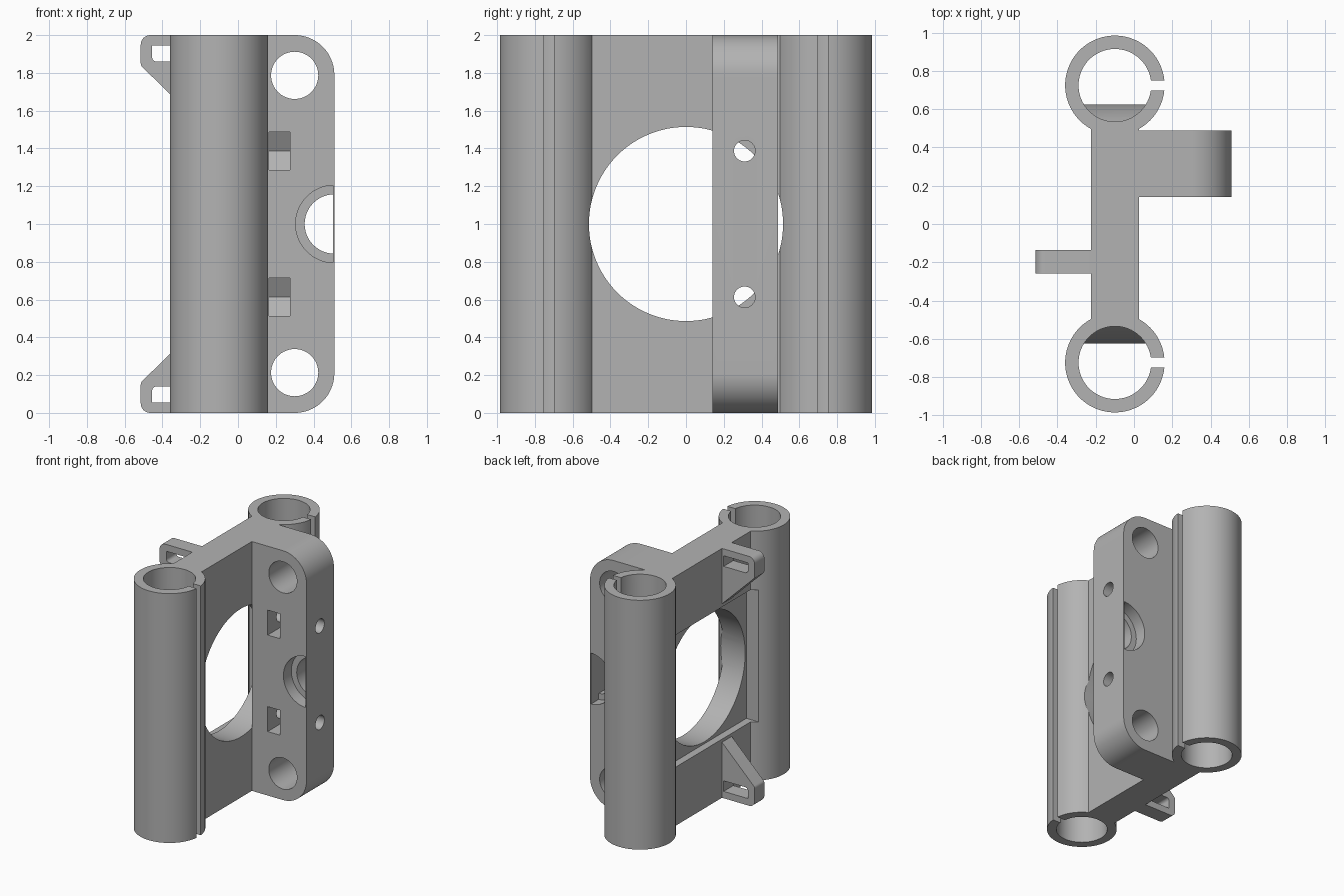
import bpy
from math import pi, sin, cos, sqrt, radians

cube = bpy.data.objects.get("Cube")
if cube:
    bpy.data.objects.remove(cube, do_unlink=True)

grey = bpy.data.materials.new("plain grey")
grey.use_nodes = True
COLOUR = (0.45, 0.45, 0.45, 1)
grey.diffuse_color = COLOUR
grey.node_tree.nodes["Principled BSDF"].inputs["Base Color"].default_value = COLOUR


def prism(name, outline, axis, lo, hi):
    """Extrude a 2D outline along an axis; the outline is in (x, y), (x, z) or (y, z)."""
    place = {"z": lambda a, b, d: (a, b, d),
             "y": lambda a, b, d: (a, d, b),
             "x": lambda a, b, d: (d, a, b)}[axis]
    n = len(outline)
    verts = [place(a, b, d) for d in (lo, hi) for a, b in outline]
    faces = [list(range(n)), list(range(n, 2 * n))]
    faces += [[i, (i + 1) % n, n + (i + 1) % n, n + i] for i in range(n)]
    mesh = bpy.data.meshes.new(name)
    mesh.from_pydata(verts, [], faces)
    obj = bpy.data.objects.new(name, mesh)
    bpy.context.collection.objects.link(obj)
    mesh.materials.append(grey)
    bpy.ops.object.select_all(action="DESELECT")
    obj.select_set(True)
    bpy.context.view_layer.objects.active = obj
    bpy.ops.object.mode_set(mode="EDIT")
    bpy.ops.mesh.select_all(action="SELECT")
    bpy.ops.mesh.normals_make_consistent(inside=False)
    bpy.ops.object.mode_set(mode="OBJECT")
    return obj


def arc(cx, cy, r, start=0, end=360, steps=64):
    """Points along an arc, without its end point when it is a full circle."""
    count = steps if end - start == 360 else steps + 1
    angles = [radians(start + (end - start) * i / steps) for i in range(count)]
    return [(cx + r * cos(a), cy + r * sin(a)) for a in angles]


def rect(a0, a1, b0, b1):
    return [(a0, b0), (a1, b0), (a1, b1), (a0, b1)]


def combine(target, tool, operation="DIFFERENCE"):
    mod = target.modifiers.new("boolean", "BOOLEAN")
    mod.operation = operation
    mod.solver = "EXACT"
    mod.object = tool
    bpy.context.view_layer.objects.active = target
    bpy.ops.object.modifier_apply(modifier=mod.name)
    bpy.data.objects.remove(tool, do_unlink=True)


TUBE_X, TUBE_Y = -0.10, 0.725
parts = []

# Central plate joined to the two rod tubes
frame = prism("frame", rect(-0.225, 0.025, -0.6, 0.6), "z", 0, 2)
for side in (-1, 1):
    tube = prism("tube", arc(TUBE_X, side * TUBE_Y, 0.26, steps=96), "z", 0, 2)
    combine(frame, tube, "UNION")

# Bores, kept clear of the round wall about the big opening, and snap slits
for side in (-1, 1):
    bore = prism("bore", arc(TUBE_X, side * TUBE_Y, 0.19, steps=80), "z", -0.1, 2.1)
    combine(bore, prism("drum", arc(0, 1, 0.625, steps=96), "x", -0.6, 0.5))
    combine(frame, bore)
    mid = side * TUBE_Y
    combine(frame, prism("slit", rect(0, 0.3, mid - 0.026, mid + 0.026), "z", -0.1, 2.1))

# Big round opening and the square recess on the rear of the plate
combine(frame, prism("opening", arc(0, 1, 0.514, steps=96), "x", -0.6, 0.3))
combine(frame, prism("recess", rect(-0.53, 0.53, 0.47, 1.53), "x", -0.6, -0.165))
parts.append(frame)

# Mounting flange with rounded outer corners
outline = [(0.024, 0)] + arc(0.3, 0.21, 0.21, -90, 0, 20) \
    + arc(0.3, 1.79, 0.21, 0, 90, 20) + [(0.024, 2)]
flange = prism("mounting_flange", outline, "y", 0.14, 0.488)

for z in (0.213, 1.787):
    combine(flange, prism("screw_hole", arc(0.3, z, 0.125), "y", 0, 0.6))

# Half-round pocket, stepped from both faces, closed by a thin outer skin
def half_round(r):
    return [(0.502, 1 - r)] + arc(0.51, 1, r, 94, 266, 40)[::-1][1:-1] + [(0.502, 1 + r)]

combine(flange, prism("pocket", half_round(0.157), "y", 0, 0.6))
for lo, hi in ((0, 0.24), (0.39, 0.6)):
    combine(flange, prism("counterbore", half_round(0.205), "y", lo, hi))

# Pointed nut traps with their cross bolts
for z in (0.613, 1.387):
    half, bolt_y = 0.1, 0.31
    side_len = 2 * half / sqrt(3)
    trap = [(0, z - half), (bolt_y + side_len / 2, z - half), (bolt_y + side_len, z),
            (bolt_y + side_len / 2, z + half), (0, z + half)]
    combine(flange, prism("nut_trap", trap, "x", 0.165, 0.275))
    combine(flange, prism("bolt_hole", arc(bolt_y, z, 0.056, steps=40), "x", -0.1, 0.6))
parts.append(flange)

# Cable tie tabs at the top and bottom, mirrored about mid height
for name, flip in (("upper_tie_tab", False), ("lower_tie_tab", True)):
    def height(points):
        return [(x, 2 - z if flip else z) for x, z in points]
    outline = [(-0.22, 2)] + arc(-0.465, 1.95, 0.05, 90, 180, 8) \
        + arc(-0.485, 1.852, 0.03, 180, 225, 4) + [(-0.225, 1.555), (-0.22, 1.555)]
    tab = prism(name, height(outline), "y", -0.258, -0.135)
    window = [(-0.24, 1.945), (-0.455, 1.945)] \
        + arc(-0.43, 1.885, 0.025, 180, 270, 6) + [(-0.24, 1.86)]
    combine(tab, prism("window", height(window), "y", -0.4, 0))
    parts.append(tab)

# Smooth the round walls and keep the edges crisp
bpy.ops.object.select_all(action="DESELECT")
for part in parts:
    part.select_set(True)
bpy.context.view_layer.objects.active = frame
bpy.ops.object.shade_smooth_by_angle(angle=pi / 6)
